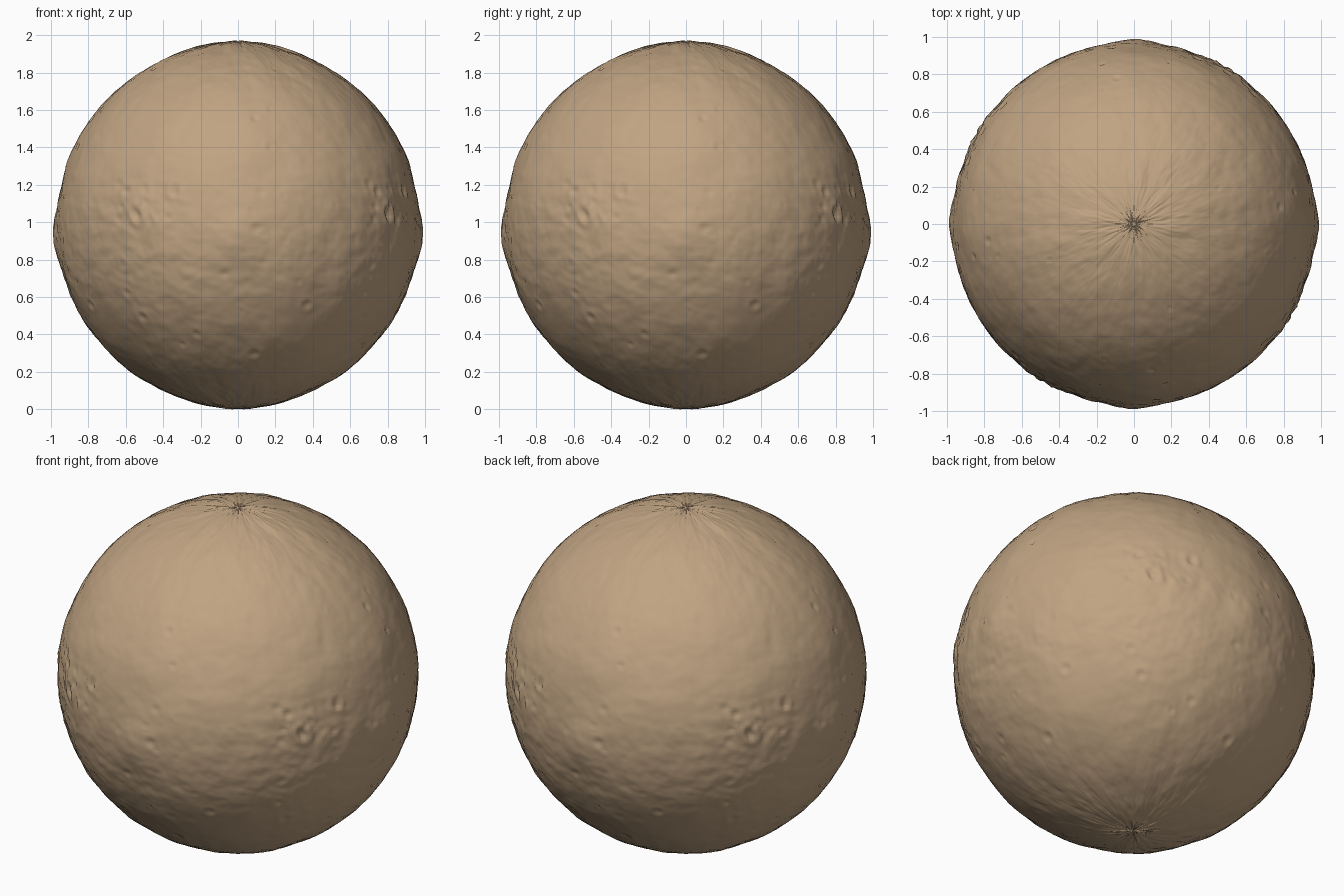
import bpy
import bmesh
import math
import random
from mathutils import Vector, noise

cube = bpy.data.objects.get("Cube")
if cube:
    bpy.data.objects.remove(cube, do_unlink=True)

SEGMENTS, RINGS = 400, 200
RADIUS = 0.97
QUARTER = math.pi / 2
random.seed(7)


def bump(x, centre, width):
    return math.exp(-((x - centre) / width) ** 2)


def wrap(angle):
    # Terrain repeats on each quarter of the globe
    return (angle + QUARTER / 2) % QUARTER - QUARTER / 2


# Small pits: longitude, latitude, radius, depth
pits = [(random.uniform(-0.78, 0.78), random.gauss(-0.05, 0.4),
         random.uniform(0.012, 0.028), random.uniform(0.003, 0.007)) for _ in range(30)]
# Cluster of craters on the rugged highland
pits += [(random.uniform(-0.75, -0.3), random.uniform(0.02, 0.24),
          random.uniform(0.018, 0.03), random.uniform(0.005, 0.009)) for _ in range(14)]


def terrain(lon, lat):
    lon = wrap(lon)
    turn = 4 * lon
    p = Vector((0.25 * math.cos(turn), 0.25 * math.sin(turn), lat))
    # Rugged belt south of the equator, calm plains north and south east
    belt = bump(lat, -0.2, 0.3)
    plain = bump(lon, 0.45, 0.3) * bump(lat, -0.6, 0.25)
    highland = bump(wrap(lon + 0.55), 0, 0.25) * bump(lat, 0.12, 0.15)
    rough = (0.45 + 0.6 * belt + 0.9 * highland) * (1 - 0.75 * plain)
    stretched = Vector((p.x, p.y, p.z * 1.8))
    height = 0.006 * noise.fractal(p * 3.5, 1, 2, 3)
    height += 0.004 * rough * noise.fractal(stretched * 9, 0.9, 2, 4)
    height += 0.0025 * rough * noise.noise(p * 34)
    # Swell on each quarter axis and raised polar caps
    height += 0.018 * bump(lon, 0, 0.13) * bump(lat, -0.06, 0.14)
    height += 0.012 * bump(abs(lat), QUARTER, 0.3)
    for plon, plat, size, depth in pits:
        dy = lat - plat
        if abs(dy) < 3 * size:
            dx = wrap(lon - plon) * math.cos(lat)
            d = math.hypot(dx, dy) / size
            if d < 3:
                height -= depth * (math.exp(-d * d) - 0.5 * bump(d, 1.4, 0.5))
    return height


# Globe surface
bm = bmesh.new()
bmesh.ops.create_uvsphere(bm, u_segments=SEGMENTS, v_segments=RINGS, radius=1)
for v in bm.verts:
    n = v.co.normalized()
    lat = math.asin(max(-1, min(1, n.z)))
    lon = math.atan2(n.x, -n.y)
    v.co = n * (RADIUS + terrain(lon, lat))
for f in bm.faces:
    f.smooth = True

# Rest on the ground
low = min(v.co.z for v in bm.verts)
bmesh.ops.translate(bm, verts=bm.verts, vec=(0, 0, -low))
mesh = bpy.data.meshes.new("planet_globe")
bm.to_mesh(mesh)
bm.free()
globe = bpy.data.objects.new("planet_globe", mesh)
bpy.context.collection.objects.link(globe)

# Sandy rock
colour = (0.53, 0.37, 0.225, 1)
rock = bpy.data.materials.new("sandy_rock")
rock.use_nodes = True
rock.diffuse_color = colour
shader = rock.node_tree.nodes["Principled BSDF"]
shader.inputs["Base Color"].default_value = colour
shader.inputs["Roughness"].default_value = 0.9
mesh.materials.append(rock)
